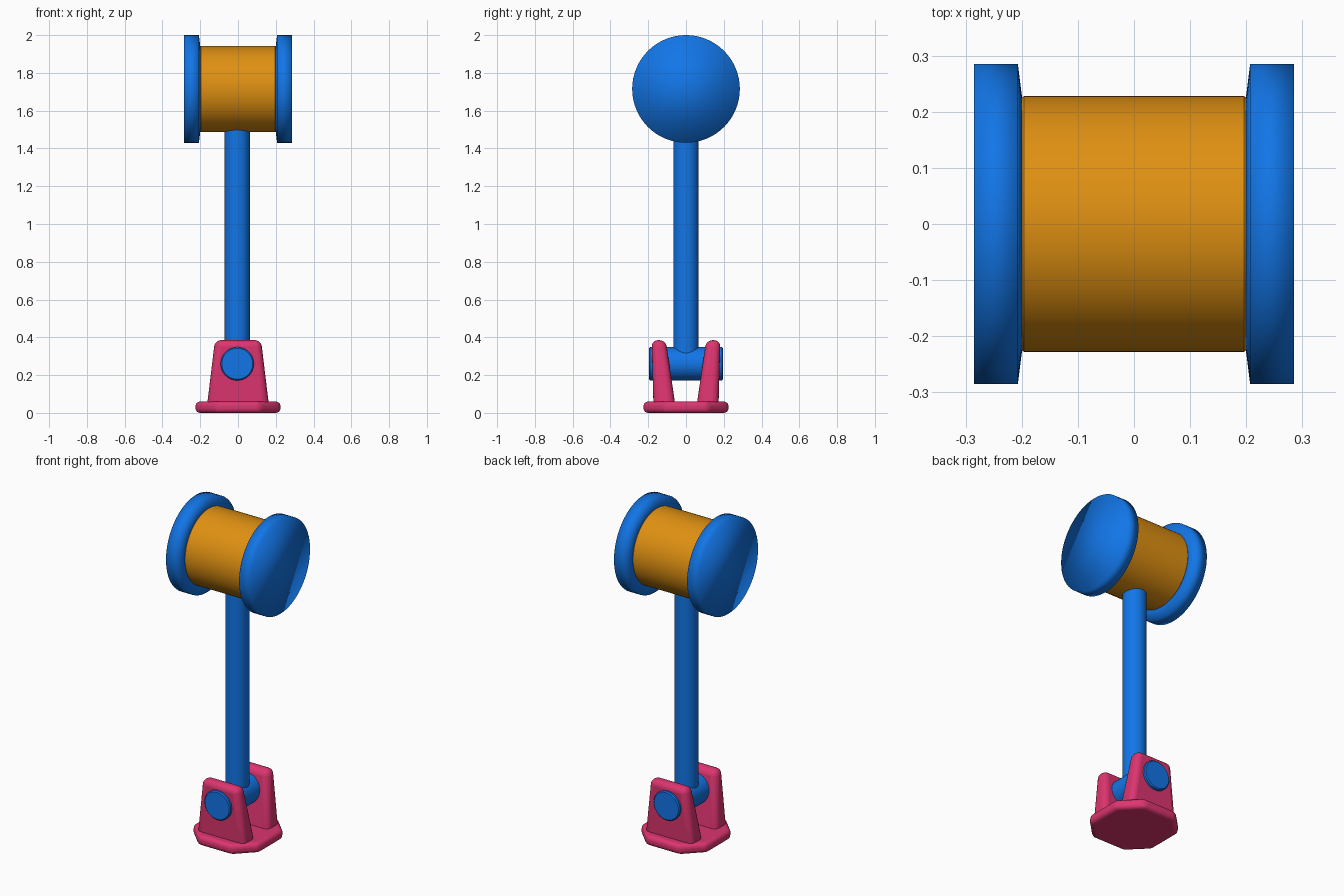
import bpy, bmesh, math
from mathutils import Matrix, Vector

cube = bpy.data.objects.get("Cube")
if cube:
    bpy.data.objects.remove(cube)


def material(name, rgb):
    m = bpy.data.materials.new(name)
    m.use_nodes = True
    col = (*rgb, 1)
    m.diffuse_color = col
    m.node_tree.nodes["Principled BSDF"].inputs["Base Color"].default_value = col
    return m


BLUE = material("blue", (0.006, 0.18, 0.8))
ORANGE = material("orange", (0.74, 0.28, 0.006))
PINK = material("pink", (0.72, 0.035, 0.16))


def finish(bm, name, mat, bevel=0, angle=None):
    """Turn a bmesh into a smooth object, optionally with rounded edges."""
    bmesh.ops.recalc_face_normals(bm, faces=bm.faces[:])
    mesh = bpy.data.meshes.new(name)
    bm.to_mesh(mesh)
    bm.free()
    mesh.materials.append(mat)
    ob = bpy.data.objects.new(name, mesh)
    bpy.context.collection.objects.link(ob)
    bpy.context.view_layer.objects.active = ob
    for o in bpy.context.selected_objects:
        o.select_set(False)
    ob.select_set(True)
    if bevel:
        mod = ob.modifiers.new("rounding", 'BEVEL')
        mod.width = bevel
        mod.segments = 4
        mod.limit_method = 'ANGLE'
        mod.angle_limit = math.radians(25)
    if angle:
        bpy.ops.object.shade_smooth_by_angle(angle=math.radians(angle))
    else:
        bpy.ops.object.shade_smooth()
    return ob


def loft(rings):
    """Skin rings of points and close both ends."""
    bm = bmesh.new()
    loops = [[bm.verts.new(p) for p in ring] for ring in rings]
    n = len(loops[0])
    for a, b in zip(loops, loops[1:]):
        for i in range(n):
            j = (i + 1) % n
            bm.faces.new((a[i], a[j], b[j], b[i]))
    bm.faces.new(loops[0])
    bm.faces.new(loops[-1])
    return bm


def lathe(name, profile, axis, centre, mat, angle=35, sides=64):
    """Turn (radius, position) pairs around an axis."""
    turn = Vector((0, 0, 1)).rotation_difference(Vector(axis)).to_matrix().to_4x4()
    place = Matrix.Translation(centre) @ turn
    rings = [[place @ Vector((r * math.cos(t), r * math.sin(t), h))
              for t in (math.tau * i / sides for i in range(sides))]
             for r, h in profile]
    return finish(loft(rings), name, mat, angle=angle)


# Head: barrel with a flanged cap on each end
HEAD = (0, 0, 1.715)
lathe("head_barrel", [(0.225, -0.2), (0.228, -0.196), (0.228, 0.196), (0.225, 0.2)],
      (1, 0, 0), HEAD, ORANGE)
for side, s in (("left", 1), ("right", -1)):
    lathe(side + "_head_cap", [(0.2, 0.198), (0.23, 0.2), (0.285, 0.207), (0.285, 0.285)],
          (s, 0, 0), HEAD, BLUE, angle=None)

# Handle and the pivot pin it hangs on
lathe("handle", [(0.067, 0.26), (0.067, 1.5)], (0, 0, 1), (-0.004, 0, 0), BLUE)
lathe("pivot_pin", [(0.082, -0.196), (0.088, -0.19), (0.088, 0.19), (0.082, 0.196)],
      (0, 1, 0), (-0.004, 0, 0.26), BLUE)

# Base plate: square with wide cut corners and rounded edges
w, d = 0.225, 0.112
outline = [(d, -w), (w, -d), (w, d), (d, w), (-d, w), (-w, d), (-w, -d), (-d, -w)]
plate = loft([[(x, y, z) for x, y in outline] for z in (0, 0.06)])
finish(plate, "base_plate", PINK, bevel=0.024, angle=40)

# Tapered ears that hold the pin
for side, s in (("front", -1), ("back", 1)):
    rings = []
    for hw, inner, outer, z in ((0.165, 0.055, 0.172, 0.03), (0.122, 0.107, 0.182, 0.385)):
        rings.append([(-hw, s * inner, z), (hw, s * inner, z),
                      (hw, s * outer, z), (-hw, s * outer, z)])
    finish(loft(rings), side + "_ear", PINK, bevel=0.033, angle=40)
